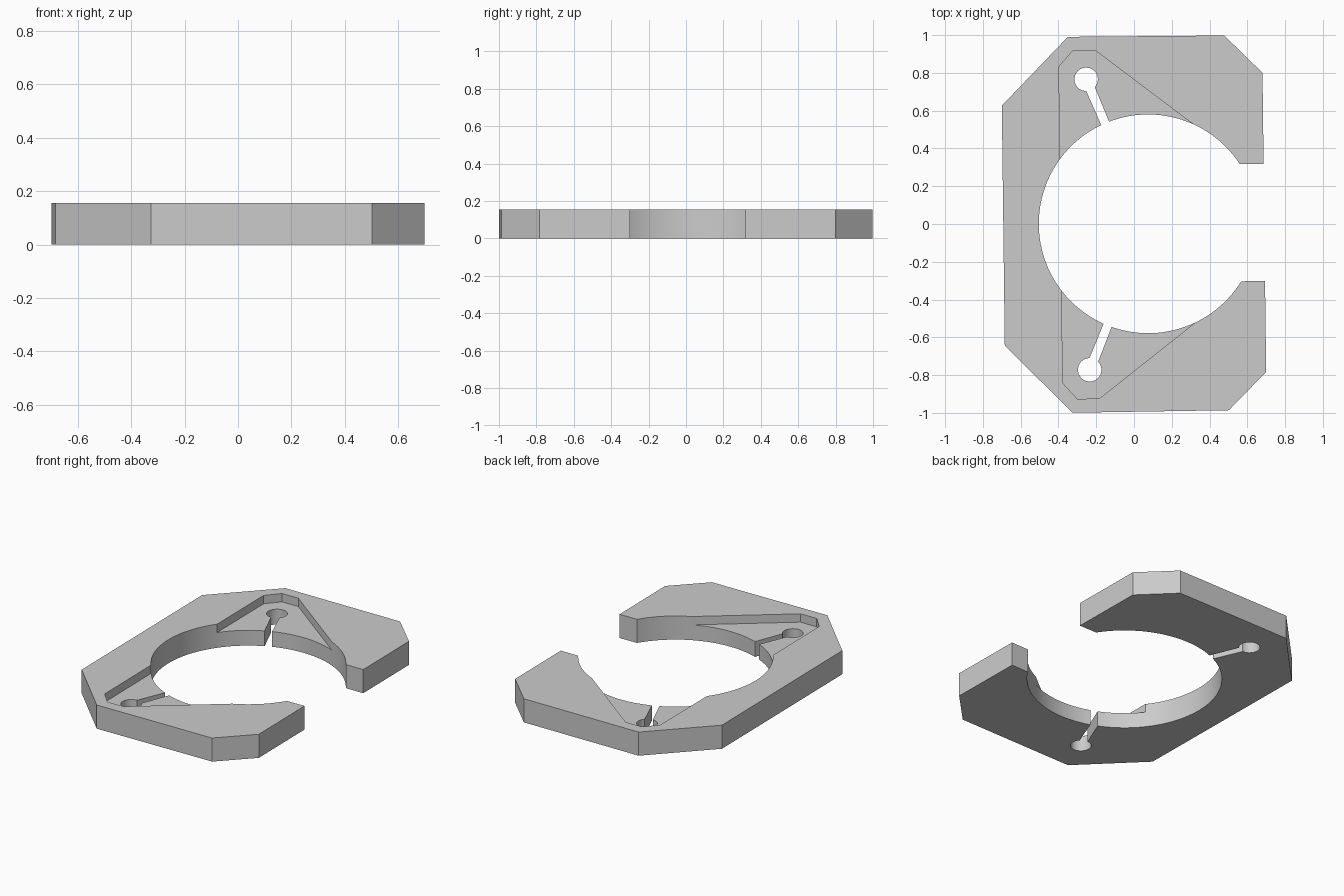
import bpy, bmesh, math
from mathutils import Matrix

if "Cube" in bpy.data.objects:
    bpy.data.objects.remove(bpy.data.objects["Cube"])

THICK = 0.155        # plate thickness
FLOOR = 0.1          # height of the pocket floors
BORE_X, BORE_R = 0.075, 0.579
HOLE = (-0.244, 0.769)
HOLE_R = 0.062
TILT = Matrix.Rotation(math.radians(0.7), 4, 'Z')


def arc(cx, cy, r, a0, a1, n):
    """Points along an arc, both ends included."""
    return [(cx + r * math.cos(a0 + (a1 - a0) * i / n),
             cy + r * math.sin(a0 + (a1 - a0) * i / n)) for i in range(n + 1)]


def mirrored(points):
    return [(x, -y) for x, y in reversed(points)]


def prism(name, outline, z0, z1):
    """Extrude a closed flat outline from z0 to z1."""
    bm = bmesh.new()
    face = bm.faces.new([bm.verts.new((x, y, z0)) for x, y in outline])
    ext = bmesh.ops.extrude_face_region(bm, geom=[face])
    top = [v for v in ext["geom"] if isinstance(v, bmesh.types.BMVert)]
    bmesh.ops.translate(bm, verts=top, vec=(0, 0, z1 - z0))
    bmesh.ops.recalc_face_normals(bm, faces=bm.faces)
    bm.transform(TILT)
    mesh = bpy.data.meshes.new(name)
    bm.to_mesh(mesh)
    bm.free()
    obj = bpy.data.objects.new(name, mesh)
    bpy.context.collection.objects.link(obj)
    return obj


def bore_angle(x, y):
    return math.atan2(y, x - BORE_X)


# Outer edge of the back half, from the left side round to the mouth
outer = [(-0.692, 0.635), (-0.338, 0.995), (0.49, 0.992),
         (0.69, 0.792), (0.69, 0.309)]

# Inner edge: bore, then keyhole slot with round end, then bore again
mouth = bore_angle(0.563, 0.31)
slot_r, slot_l = bore_angle(-0.126, 0.545), bore_angle(-0.168, 0.528)
inner = arc(BORE_X, 0, BORE_R, mouth, slot_r, 28)
inner += arc(*HOLE, HOLE_R, math.radians(-43), math.radians(270), 32)
inner += arc(BORE_X, 0, BORE_R, slot_l, math.pi, 26)

half = outer + inner
plate = prism("clamp_plate", half + mirrored(half[:-1]), 0, THICK)

# Shallow pockets around both keyholes
pocket = [(-0.388, 0.25), (-0.387, 0.838), (-0.312, 0.922),
          (-0.195, 0.922), (0.325, 0.52), (0.36, 0.493), (0.2, 0.25)]
cutters = [prism("pocket_cutter_back", pocket, FLOOR, 0.3),
           prism("pocket_cutter_front", mirrored(pocket), FLOOR, 0.3)]
bpy.context.view_layer.objects.active = plate
plate.select_set(True)
for cutter in cutters:
    cutter.hide_render = True
    mod = plate.modifiers.new("pocket", 'BOOLEAN')
    mod.operation, mod.solver, mod.object = 'DIFFERENCE', 'EXACT', cutter
    bpy.ops.object.modifier_apply(modifier=mod.name)
for cutter in cutters:
    bpy.data.objects.remove(cutter)

# Plain grey finish
grey = bpy.data.materials.new("light_grey")
grey.diffuse_color = (0.6, 0.6, 0.6, 1)
grey.use_nodes = True
grey.node_tree.nodes["Principled BSDF"].inputs["Base Color"].default_value = grey.diffuse_color
plate.data.materials.clear()
plate.data.materials.append(grey)
bpy.ops.object.shade_smooth_by_angle(angle=math.radians(30))
